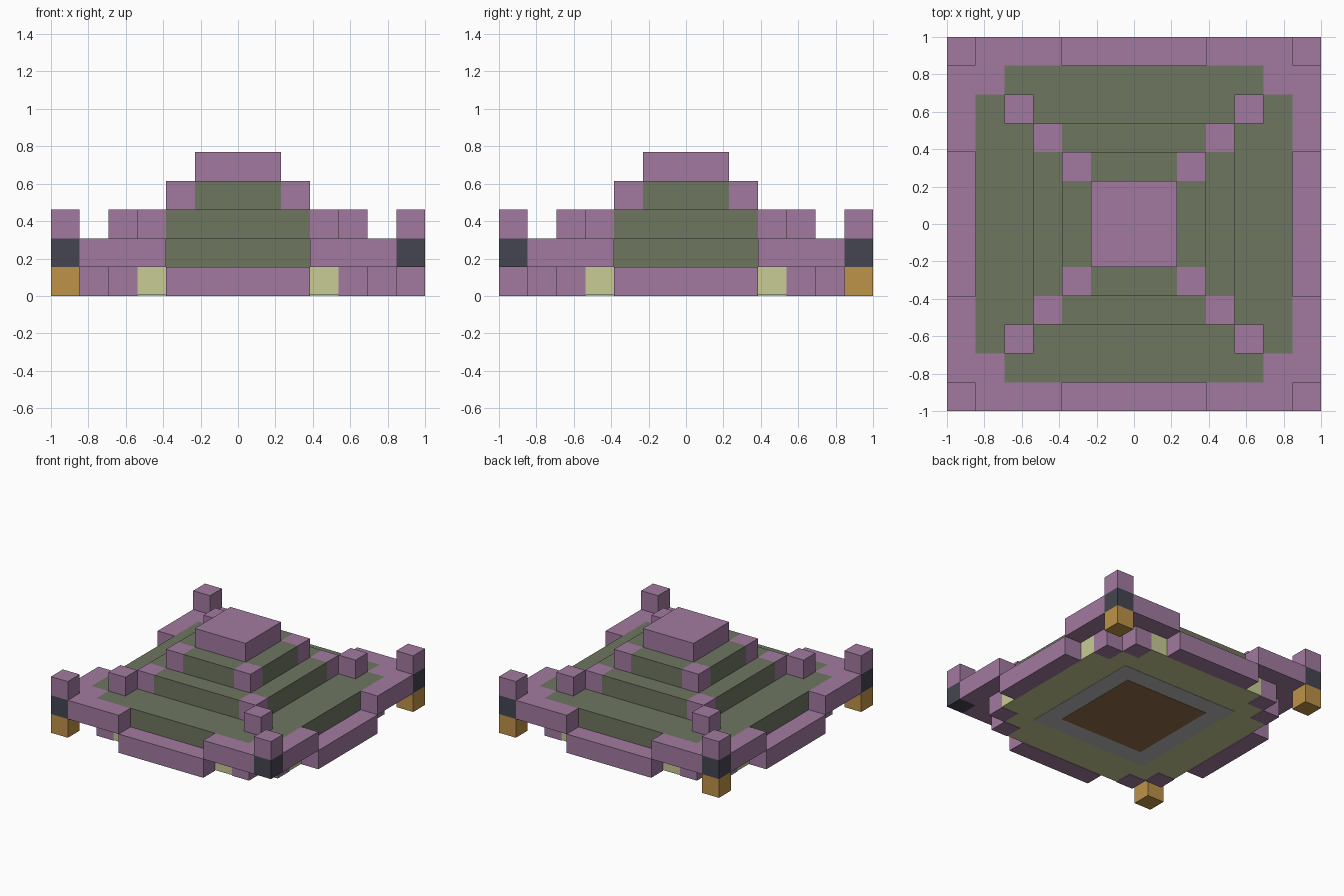
import bpy
import bmesh
from mathutils import Matrix, Vector

U = 2 / 13  # one block of the 13 x 13 plan

cube = bpy.data.objects.get("Cube")
if cube:
    bpy.data.objects.remove(cube)


def make_material(name, rgb):
    """Material from 0-255 display values."""
    linear = [((v / 255 + 0.055) / 1.055) ** 2.4 for v in rgb] + [1]
    mat = bpy.data.materials.new(name)
    mat.use_nodes = True
    mat.diffuse_color = linear
    bsdf = mat.node_tree.nodes["Principled BSDF"]
    bsdf.inputs["Base Color"].default_value = linear
    bsdf.inputs["Roughness"].default_value = 0.9
    return mat


purple = make_material("purple stone", (162, 122, 160))
green = make_material("grey green stone", (110, 118, 96))
dark = make_material("dark slate", (69, 69, 81))
gold = make_material("golden wood", (190, 146, 72))
khaki = make_material("pale khaki", (200, 204, 148))
grey = make_material("light grey", (186, 186, 186))
brown = make_material("brown wood", (148, 113, 74))


def finish(name, bm, mat):
    bmesh.ops.recalc_face_normals(bm, faces=bm.faces)
    mesh = bpy.data.meshes.new(name)
    bm.to_mesh(mesh)
    bm.free()
    mesh.materials.append(mat)
    obj = bpy.data.objects.new(name, mesh)
    bpy.context.collection.objects.link(obj)
    return obj


def slab(name, corner, z0, z1, mat):
    """Extrude an outline made of one corner profile turned four times."""
    bm = bmesh.new()
    verts = []
    for k in range(4):
        turn = Matrix.Rotation(k * 1.5707963, 3, 'Z')
        verts += [bm.verts.new(turn @ Vector((x, y, z0)) * U) for x, y in corner]
    base = bm.faces.new(verts)
    top = bmesh.ops.extrude_face_region(bm, geom=[base])["geom"]
    moved = [v for v in top if isinstance(v, bmesh.types.BMVert)]
    bmesh.ops.translate(bm, verts=moved, vec=(0, 0, (z1 - z0) * U))
    if base.is_valid is False or len(bm.faces) < len(verts) + 2:
        bm.faces.new(verts)
    return finish(name, bm, mat)


def block(name, x, y, layer, mat, nx=1, ny=1):
    """Box centred on plan cell x, y, one block high."""
    bm = bmesh.new()
    bmesh.ops.create_cube(bm, size=U)
    bmesh.ops.scale(bm, verts=bm.verts, vec=(nx, ny, 1))
    bmesh.ops.translate(bm, verts=bm.verts, vec=(x * U, y * U, (layer + 0.5) * U))
    return finish(name, bm, mat)


def notched(half):
    """Corner of a square with one block missing."""
    return [(half, half - 1), (half - 1, half - 1), (half - 1, half)]


# Base layer with its concentric floor panels underneath
slab("base_floor", [(5.5, 3.5), (4.5, 3.5), (4.5, 4.5), (3.5, 4.5), (3.5, 5.5)],
     0.03, 1, khaki)
slab("grey_floor_panel", [(3.5, 3.5)], 0.015, 0.05, grey)
slab("brown_floor_panel", [(2.5, 2.5)], 0, 0.05, brown)

# Green stepped tiers and the cap
for layer, half in ((1, 5.5), (2, 3.5), (3, 2.5)):
    slab(f"green_tier_{layer}", notched(half), layer, layer + 1, green)
slab("top_cap", [(1.5, 1.5)], 4, 5, purple)

# Low step in the middle of each side
for s, front, side in ((-1, "front", "right"), (1, "back", "left")):
    block(f"{front}_step", 0, 6 * s, 0, purple, nx=5)
    block(f"{side}_step", 6 * s, 0, 0, purple, ny=5)

# Everything that repeats at the four corners
for sx, side in ((-1, "right"), (1, "left")):
    for sy, end in ((-1, "front"), (1, "back")):
        tag = f"{end}_{side}"
        # Raised rim, two arms and the inner corner
        block(f"{tag}_rim_x", 4 * sx, 6 * sy, 1, purple, nx=3)
        block(f"{tag}_rim_y", 6 * sx, 4 * sy, 1, purple, ny=3)
        # Stone blocks below the rim
        block(f"{tag}_base_block_x", 4 * sx, 5 * sy, 0, purple)
        block(f"{tag}_base_block_y", 5 * sx, 4 * sy, 0, purple)
        # Corner blocks climbing the tiers
        for cell, layer in ((5, 1), (4, 2), (3, 2), (2, 3)):
            block(f"{tag}_corner_block_{cell}", cell * sx, cell * sy, layer, purple)
        # Corner post, with one foot left out
        block(f"{tag}_post_top", 6 * sx, 6 * sy, 2, purple)
        block(f"{tag}_post_middle", 6 * sx, 6 * sy, 1, dark)
        if (sx, sy) != (1, -1):
            block(f"{tag}_post_foot", 6 * sx, 6 * sy, 0, gold)
